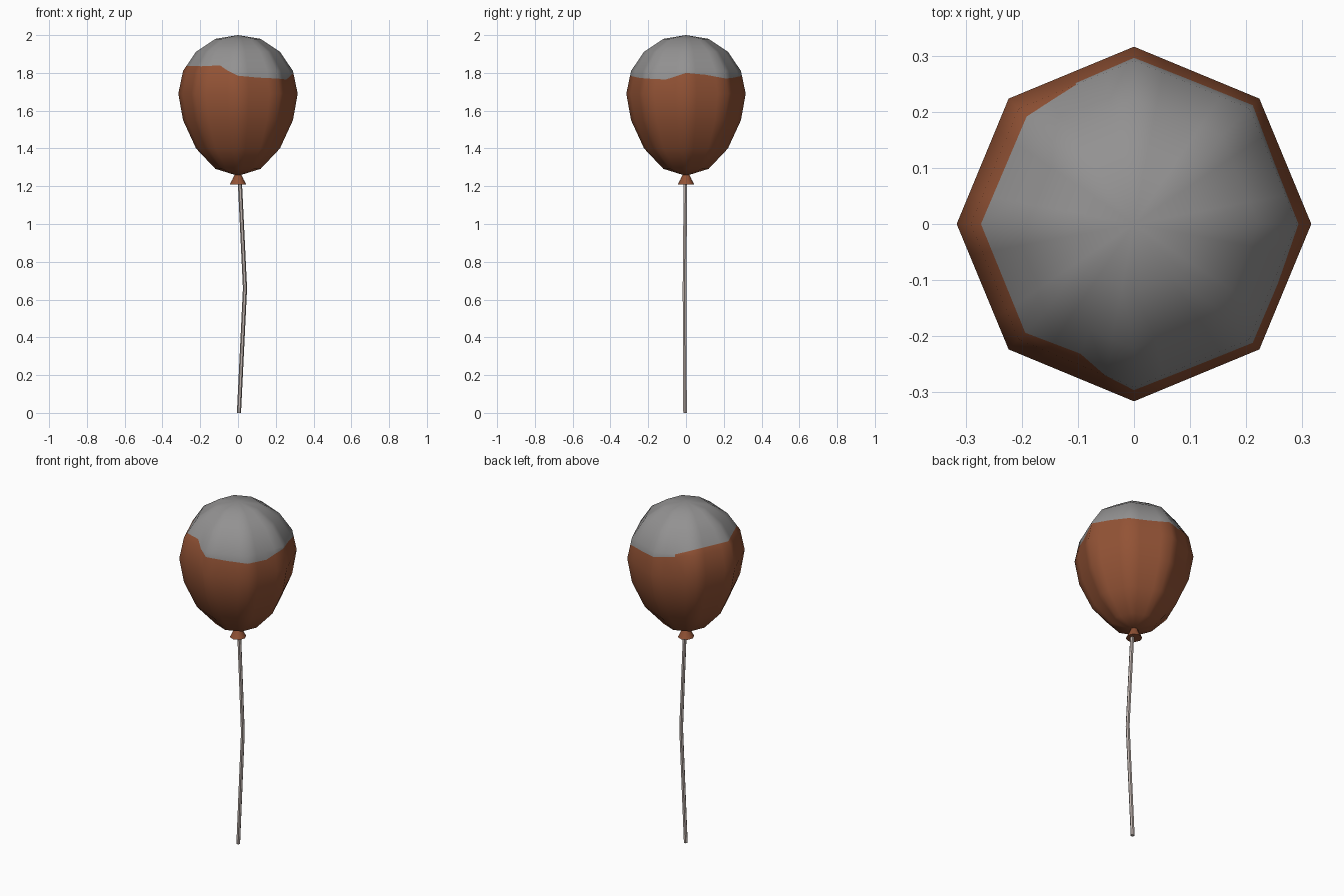
import bpy, bmesh, math
from mathutils import Vector

if "Cube" in bpy.data.objects:
    bpy.data.objects.remove(bpy.data.objects["Cube"])


def material(name, rgb):
    m = bpy.data.materials.new(name)
    m.diffuse_color = (*rgb, 1)
    m.use_nodes = True
    m.node_tree.nodes["Principled BSDF"].inputs["Base Color"].default_value = m.diffuse_color
    return m


brown = material("balloon brown", (0.29, 0.086, 0.036))
grey = material("balloon grey", (0.29, 0.285, 0.285))
pale = material("string pale grey", (0.52, 0.45, 0.42))


def finish(bm, name, mats, angle):
    bmesh.ops.remove_doubles(bm, verts=bm.verts, dist=1e-5)
    bmesh.ops.recalc_face_normals(bm, faces=bm.faces)
    me = bpy.data.meshes.new(name)
    bm.to_mesh(me)
    bm.free()
    for m in mats:
        me.materials.append(m)
    ob = bpy.data.objects.new(name, me)
    bpy.context.collection.objects.link(ob)
    bpy.context.view_layer.objects.active = ob
    ob.select_set(True)
    bpy.ops.object.shade_smooth_by_angle(angle=math.radians(angle))
    ob.select_set(False)
    return ob


# Balloon profile (radius, height), an eight-sided body
PROFILE = [(0, 2.0), (0.12, 1.98), (0.222, 1.912), (0.291, 1.81), (0.316, 1.69),
           (0.291, 1.55), (0.222, 1.40), (0.12, 1.292), (0, 1.255)]
COLS = 32
# Wavy paint line: column -> height
LINE = [(0, 1.80), (2, 1.79), (4, 1.77), (6, 1.775), (8, 1.785), (10, 1.795), (11, 1.825),
        (12, 1.84), (16, 1.837), (20, 1.835), (22, 1.84), (23, 1.81), (24, 1.785),
        (26, 1.775), (28, 1.77), (30, 1.765), (32, 1.80)]


def lerp_table(table, t):
    for (a, va), (b, vb) in zip(table, table[1:]):
        if a <= t <= b:
            return va + (vb - va) * (t - a) / (b - a)


def radius(z):
    return lerp_table([(h, r) for r, h in reversed(PROFILE)], z)


def spoke(k):
    # Point on a unit octagon, four columns per flat side
    side, f = divmod(k, 4)
    a, b = (Vector((math.cos(s * math.pi / 4), math.sin(s * math.pi / 4), 0))
            for s in (side, side + 1))
    return a.lerp(b, f / 4)


bm = bmesh.new()
SHOULDER = 1.81
line = [lerp_table(LINE, k) for k in range(COLS)]
heights = [[h] * COLS for r, h in PROFILE[1:3]]
heights += [[max(SHOULDER, z) for z in line], [min(SHOULDER, z) for z in line]]
heights += [[h] * COLS for r, h in PROFILE[4:-1]]
rings = [[bm.verts.new(spoke(k) * radius(z) + Vector((0, 0, z))) for k, z in enumerate(row)]
         for row in heights]
top, bottom = bm.verts.new((0, 0, 2.0)), bm.verts.new((0, 0, 1.255))
for k in range(COLS):
    n = (k + 1) % COLS
    bm.faces.new((top, rings[0][k], rings[0][n])).material_index = 1
    bm.faces.new((bottom, rings[-1][n], rings[-1][k]))
    for i, (u, d) in enumerate(zip(rings, rings[1:])):
        f = bm.faces.new((u[k], d[k], d[n], u[n]))
        # grey above the paint line, brown below
        if i < 2 or (i == 2 and (line[k] + line[n]) / 2 < SHOULDER):
            f.material_index = 1
finish(bm, "balloon", [brown, grey], 60)

# Flared knot under the balloon
bm = bmesh.new()
knot = [[bm.verts.new((r * math.cos(s * math.pi / 4), r * math.sin(s * math.pi / 4), z))
         for s in range(8)] for r, z in [(0.018, 1.262), (0.030, 1.235), (0.044, 1.208)]]
for u, d in zip(knot, knot[1:]):
    for k in range(8):
        n = (k + 1) % 8
        bm.faces.new((u[k], d[k], d[n], u[n]))
bm.faces.new(knot[0])
bm.faces.new(knot[-1])
finish(bm, "knot", [brown], 50)

# String, bent once at the middle
bm = bmesh.new()
path = [(0.005, -0.005, 0), (0.037, -0.008, 0.66), (0.010, -0.003, 1.22)]
tube = [[bm.verts.new((x + 0.011 * math.cos(s * math.pi / 3),
                       y + 0.011 * math.sin(s * math.pi / 3), z)) for s in range(6)]
        for x, y, z in path]
for u, d in zip(tube, tube[1:]):
    for k in range(6):
        n = (k + 1) % 6
        bm.faces.new((u[k], u[n], d[n], d[k]))
bm.faces.new(tube[0])
bm.faces.new(tube[-1])
finish(bm, "string", [pale], 40)
